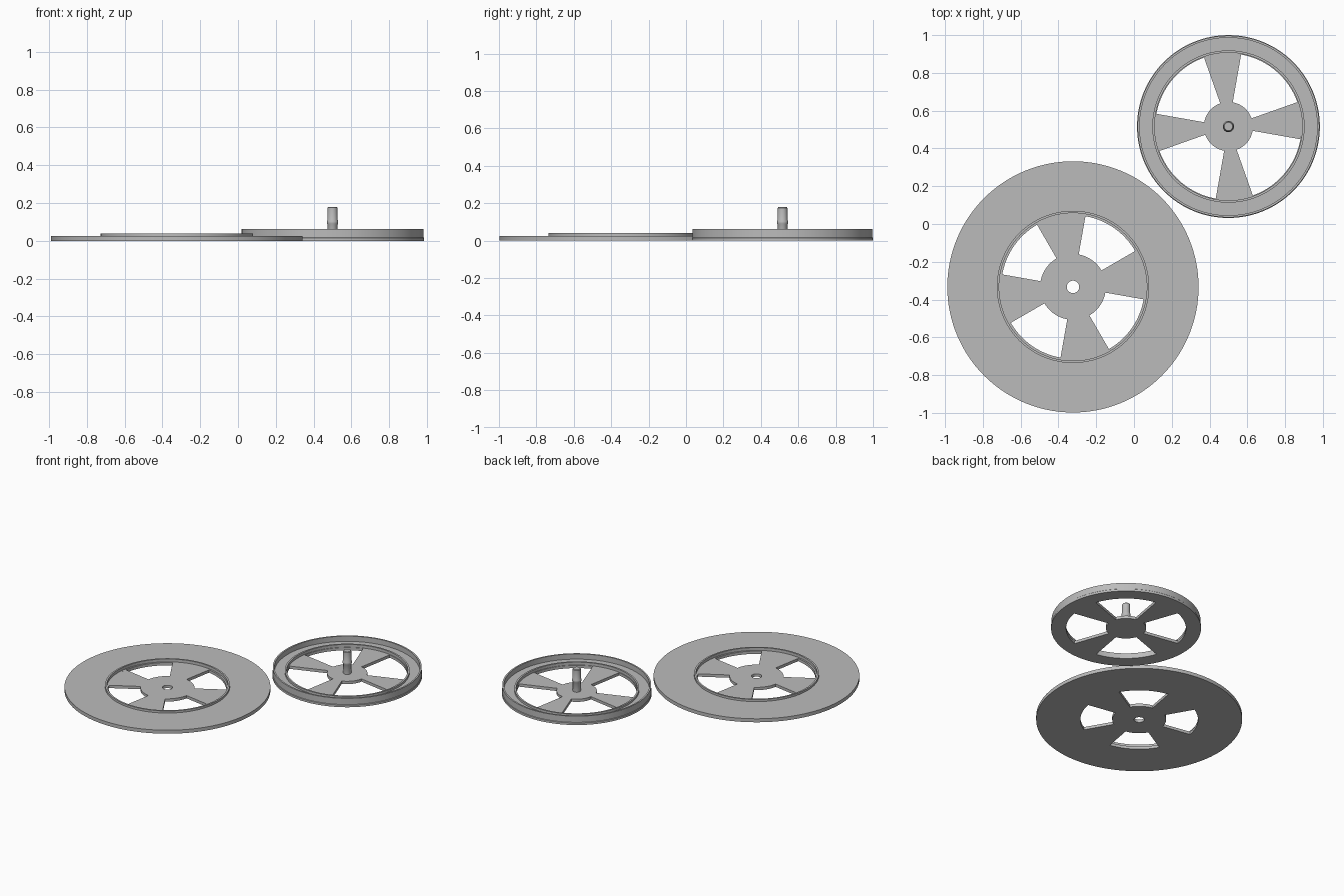
import bpy, bmesh
from math import radians, cos, sin, tau

cube = bpy.data.objects.get("Cube")
if cube:
    bpy.data.objects.remove(cube, do_unlink=True)

grey = bpy.data.materials.new("light_grey")
grey.use_nodes = True
colour = (0.5, 0.5, 0.5, 1)
grey.diffuse_color = colour
grey.node_tree.nodes["Principled BSDF"].inputs["Base Color"].default_value = colour

LARGE = (-0.323, -0.333)
SMALL = (0.5, 0.516)


def finish(name, bm, centre):
    bmesh.ops.remove_doubles(bm, verts=bm.verts, dist=0.00005)
    bmesh.ops.dissolve_degenerate(bm, edges=bm.edges, dist=0.00005)
    bmesh.ops.recalc_face_normals(bm, faces=bm.faces)
    mesh = bpy.data.meshes.new(name)
    bm.to_mesh(mesh)
    bm.free()
    mesh.materials.append(grey)
    obj = bpy.data.objects.new(name, mesh)
    obj.location = (*centre, 0)
    bpy.context.collection.objects.link(obj)
    bpy.ops.object.select_all(action="DESELECT")
    bpy.context.view_layer.objects.active = obj
    obj.select_set(True)
    bpy.ops.object.shade_smooth_by_angle(angle=radians(30))


def lathe(name, profile, centre, steps=128, closed=True):
    """Spin a profile of (radius, height) points about the vertical axis."""
    bm = bmesh.new()
    verts = [bm.verts.new((r, 0, z)) for r, z in profile]
    pairs = list(zip(verts, verts[1:]))
    if closed:
        pairs.append((verts[-1], verts[0]))
    edges = [bm.edges.new(p) for p in pairs]
    bmesh.ops.spin(bm, geom=verts + edges, axis=(0, 0, 1), cent=(0, 0, 0),
                   angle=tau, steps=steps)
    finish(name, bm, centre)


def spokes(name, centre, hole, hub, outer, start, width, top):
    """Hub plate with four flared spokes, each starting at a given angle."""
    bm = bmesh.new()
    path = []
    for quarter in range(4):
        base = start + 90 * quarter
        for a0, a1, r in ((base, base + width, outer), (base + width, base + 90, hub)):
            path += [(radians(a0 + (a1 - a0) * i / 16), r) for i in range(17)]
    rows = []
    for a, r in path:
        rows.append([bm.verts.new((q * cos(a), q * sin(a), z))
                     for q, z in ((hole, 0), (r, 0), (r, top), (hole, top))])
    for a, b in zip(rows, rows[1:] + rows[:1]):
        for i in range(4):
            j = (i + 1) % 4
            if hole == 0 and i == 3:
                continue
            # Steps between hub and spoke share an angle: only the side wall is needed
            if (a[0].co - b[0].co).length < 1e-6 and hole > 0 and i != 1:
                continue
            bm.faces.new((a[i], a[j], b[j], b[i]))
    finish(name, bm, centre)


# Large reel: wide flange with a low locating ring
lathe("large_flange", [(0.38, 0), (0.665, 0), (0.665, 0.025), (0.403, 0.025),
                       (0.403, 0.04), (0.391, 0.04), (0.391, 0.02), (0.38, 0.02)], LARGE)
spokes("large_spokes", LARGE, 0.033, 0.174, 0.38, 80, 40, 0.02)

# Small reel: tray with upright outer wall and locating ring
lathe("small_rim", [(0.387, 0), (0.484, 0), (0.484, 0.015), (0.481, 0.018),
                    (0.481, 0.062), (0.47, 0.062), (0.47, 0.025), (0.403, 0.025),
                    (0.403, 0.04), (0.391, 0.04), (0.391, 0.02), (0.387, 0.02)], SMALL)
spokes("small_spokes", SMALL, 0, 0.13, 0.387, 80, 29.5, 0.02)

# Centre peg with a rounded collar
lathe("centre_peg", [(0, 0.018), (0.026, 0.018), (0.026, 0.085), (0.03, 0.092),
                     (0.03, 0.104), (0.026, 0.112), (0.026, 0.175), (0.022, 0.18),
                     (0, 0.18)], SMALL, steps=32, closed=False)
